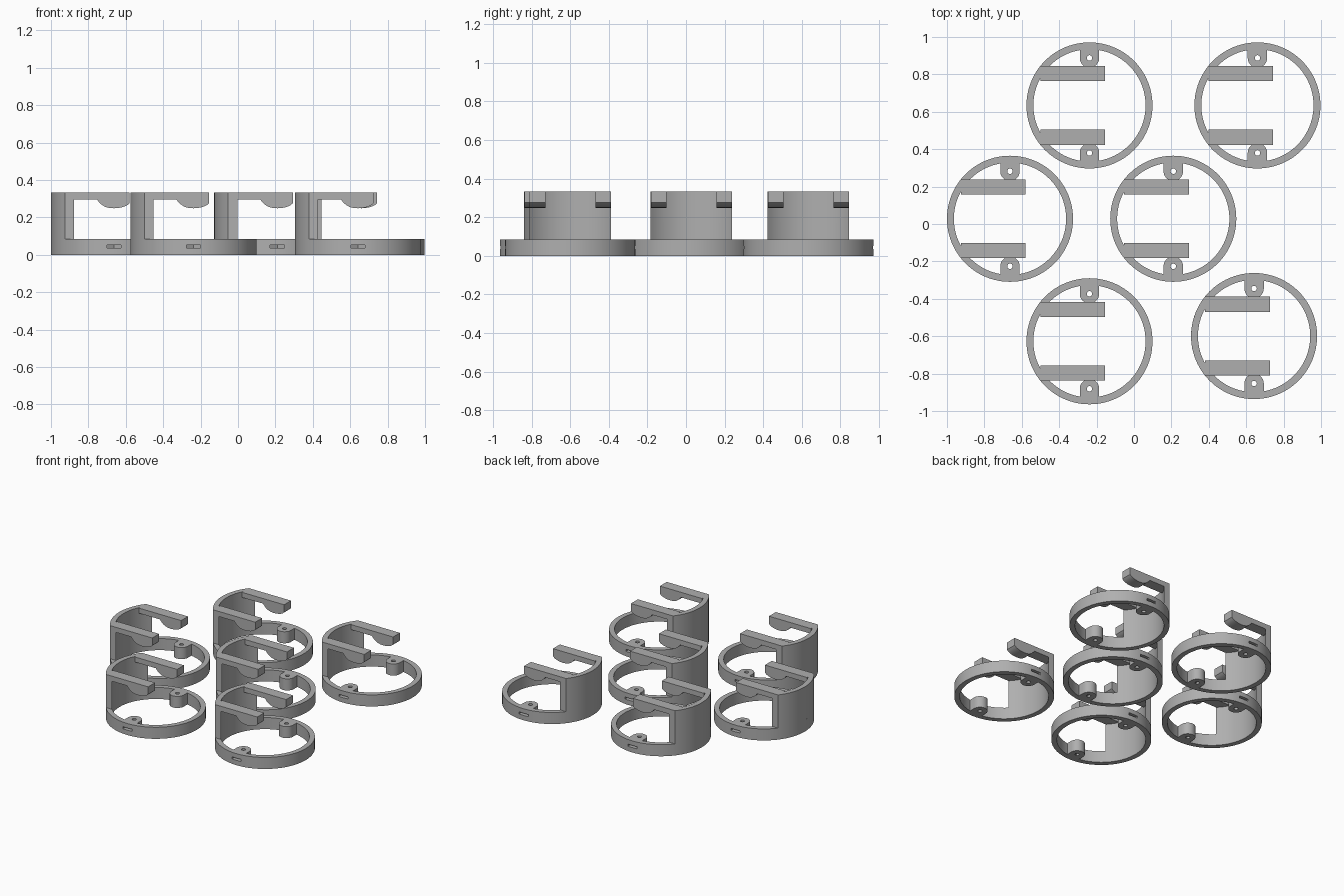
import bpy, bmesh, math
from mathutils import Vector

if "Cube" in bpy.data.objects:
    bpy.data.objects.remove(bpy.data.objects["Cube"])

R_OUT, R_IN = 0.337, 0.30        # ring radii
H_RING, H_TOP = 0.086, 0.333     # ring height, overall height
HALF = 0.211                     # half width of the upright wall
CENTRES = [(-0.238, 0.634), (0.66, 0.634), (-0.663, 0.028),
           (0.21, 0.028), (-0.238, -0.627), (0.642, -0.599)]

grey = bpy.data.materials.new("grey_plastic")
grey.diffuse_color = (0.43, 0.43, 0.43, 1)
grey.use_nodes = True
grey.node_tree.nodes["Principled BSDF"].inputs["Base Color"].default_value = grey.diffuse_color


def prism(name, pts, start, depth):
    """Closed solid: polygon of 3D points swept along a depth vector."""
    bm = bmesh.new()
    face = bm.faces.new([bm.verts.new(Vector(p) + Vector(start)) for p in pts])
    out = bmesh.ops.extrude_face_region(bm, geom=[face])
    moved = [v for v in out["geom"] if isinstance(v, bmesh.types.BMVert)]
    bmesh.ops.translate(bm, verts=moved, vec=Vector(depth))
    bmesh.ops.recalc_face_normals(bm, faces=bm.faces)
    me = bpy.data.meshes.new(name)
    bm.to_mesh(me)
    bm.free()
    me.materials.append(grey)
    ob = bpy.data.objects.new(name, me)
    bpy.context.collection.objects.link(ob)
    return ob


def arc(r, a0, a1, n, cx=0, cy=0):
    return [(cx + r * math.cos(a0 + (a1 - a0) * i / n),
             cy + r * math.sin(a0 + (a1 - a0) * i / n), 0) for i in range(n + 1)]


def disc(name, r, z0, z1, n, cy=0):
    return prism(name, arc(r, 0, math.tau, n, 0, cy)[:-1], (0, 0, z0), (0, 0, z1 - z0))


def combine(base, parts, op):
    """Apply boolean operations to base and discard the helper parts."""
    for p in parts:
        p.hide_render = True
        m = base.modifiers.new("bool", "BOOLEAN")
        m.operation, m.solver, m.object = op, "EXACT", p
    dg = bpy.context.evaluated_depsgraph_get()
    me = bpy.data.meshes.new_from_object(base.evaluated_get(dg))
    base.modifiers.clear()
    base.data = me
    for p in parts:
        bpy.data.objects.remove(p)


# Base ring with two screw bosses
ring = disc("base_ring", R_OUT, 0, H_RING, 96)
combine(ring, [disc("bore", R_IN, -0.1, 0.2, 96)], "DIFFERENCE")
bosses, cuts = [], []
for s in (-1, 1):
    tip = [(x, s * y, 0) for x, y, _ in arc(0.052, math.pi, math.tau, 20, 0, 0.254)]
    bosses.append(prism("boss", tip + [(0.052, s * 0.318, 0), (-0.052, s * 0.318, 0)],
                        (0, 0, 0), (0, 0, H_RING)))
    # screw hole and flat nut slot through the rim
    cuts.append(disc("hole", 0.0145, -0.1, 0.2, 20, s * 0.254))
    slot = [(-0.038, s * 0.36, 0), (0.038, s * 0.36, 0), (0.038, s * 0.24, 0),
            (0, s * 0.215, 0), (-0.038, s * 0.24, 0)]
    cuts.append(prism("slot", slot, (0, 0, 0.036), (0, 0, 0.016)))
combine(ring, bosses, "UNION")
combine(ring, cuts, "DIFFERENCE")

# Curved upright wall, cut off straight at both sides
a, b = math.asin(HALF / R_OUT), math.asin(HALF / R_IN)
outline = (arc(R_OUT, math.pi - a, math.pi + a, 24)
           + arc(R_IN, math.pi + b, math.pi - b, 24))
wall = prism("upright_clip", outline, (0, 0, H_RING), (0, 0, H_TOP - H_RING))

# Two arms with a rounded catch under the tip
profile = [(-0.263, H_TOP), (0.084, H_TOP), (0.084, 0.277), (0.073, 0.267),
           (0.06, 0.26), (0.045, 0.255), (0.025, 0.251), (0.0, 0.249),
           (-0.025, 0.251), (-0.045, 0.256), (-0.06, 0.264), (-0.073, 0.274),
           (-0.083, 0.285), (-0.09, 0.295), (-0.263, 0.295)]
arms = [prism("arm", [(x, 0, z) for x, z in profile], (0, y, 0), (0, 0.081, 0))
        for y in (-0.2105, 0.1295)]
combine(wall, arms, "UNION")

# Smooth shading with sharp edges
for ob in (ring, wall):
    bpy.ops.object.select_all(action="DESELECT")
    ob.select_set(True)
    bpy.context.view_layer.objects.active = ob
    bpy.ops.object.shade_smooth_by_angle(angle=math.radians(30))

# Six identical holders
for i, (x, y) in enumerate(CENTRES):
    for part in (ring, wall):
        ob = part
        if i:
            ob = part.copy()
            bpy.context.collection.objects.link(ob)
        ob.location = (x, y, 0)
